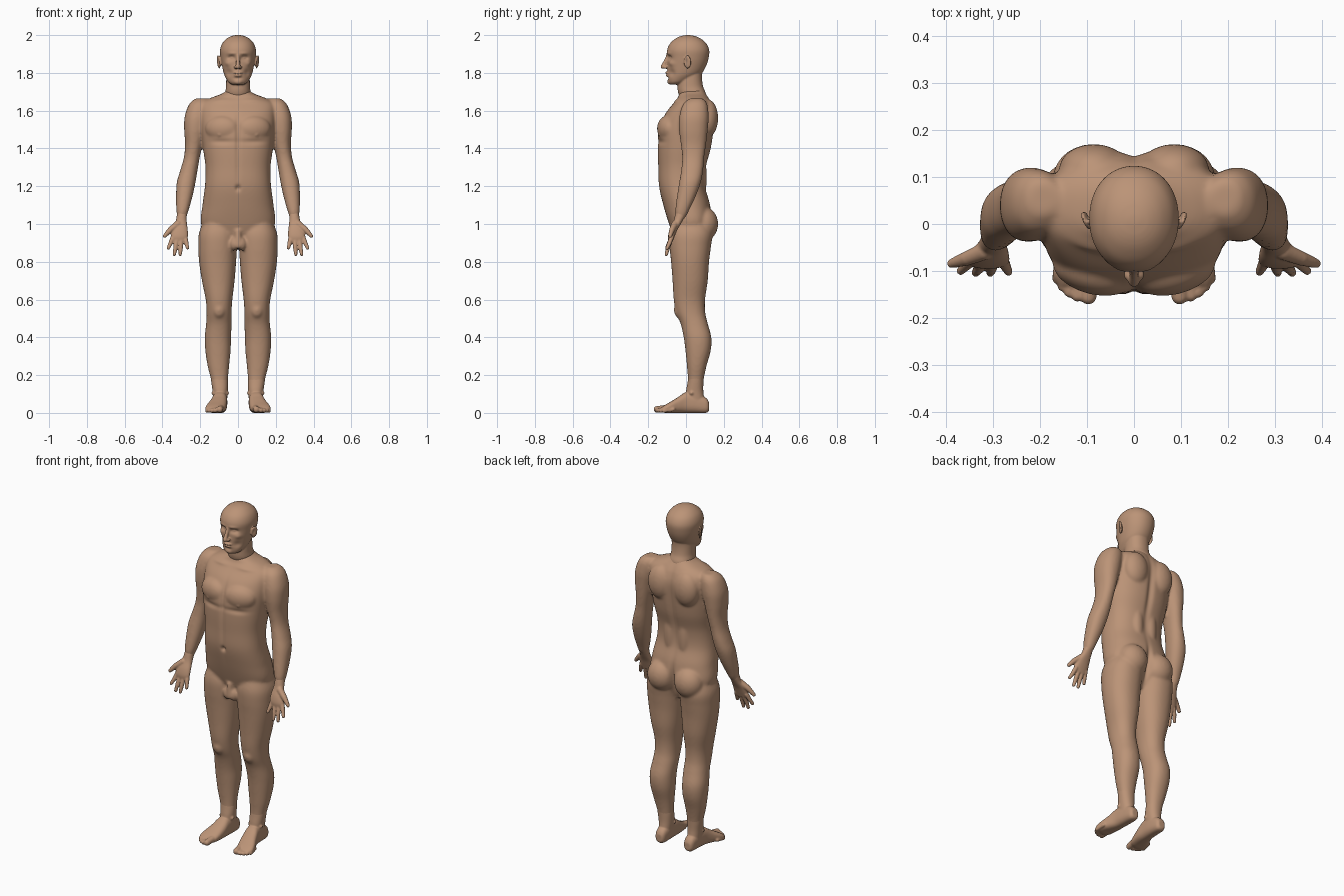
import bpy, bmesh, math
from mathutils import Vector, Matrix

skin = bpy.data.materials.new("skin")
skin.diffuse_color = (0.50, 0.295, 0.185, 1)


def spline(a, b, c, d, t):
    return 0.5 * (2 * b + (c - a) * t + (2 * a - 5 * b + 4 * c - d) * t * t
                  + (3 * b - a - 3 * c + d) * t ** 3)


def loft(bm, rows, axis="z", power=2.2, sides=(1,), n=48, steps=6):
    """Closed tube through rows of (t, x0, x1, w0, w1), w being y or z."""
    smooth = []
    for i in range(len(rows) - 1):
        q = [rows[max(0, min(len(rows) - 1, i + k))] for k in (-1, 0, 1, 2)]
        smooth += [[spline(*v, s / steps) for v in zip(*q)] for s in range(steps)]
    smooth.append(rows[-1])
    for side in sides:
        rings = []
        for t, x0, x1, w0, w1 in smooth:
            ring = []
            for k in range(n):
                c, s = math.cos(2 * math.pi * k / n), math.sin(2 * math.pi * k / n)
                x = (x0 + x1) / 2 + (x1 - x0) / 2 * math.copysign(abs(c) ** (2 / power), c)
                w = (w0 + w1) / 2 + (w1 - w0) / 2 * math.copysign(abs(s) ** (2 / power), s)
                ring.append(bm.verts.new((x * side, w, t) if axis == "z" else (x * side, t, w)))
            rings.append(ring)
        for a, b in zip(rings, rings[1:]):
            for k in range(n):
                bm.faces.new((a[k], a[(k + 1) % n], b[(k + 1) % n], b[k]))
        bm.faces.new(rings[0])
        bm.faces.new(rings[-1])


def blob(bm, pos, size, sides=(1,), turn=0, tilt=0):
    for s in sides:
        m = (Matrix.Translation((pos[0] * s, pos[1], pos[2])) @ Matrix.Rotation(turn * s, 4, "Z")
             @ Matrix.Rotation(tilt * s, 4, "Y") @ Matrix.Diagonal((*size, 1)))
        bmesh.ops.create_icosphere(bm, subdivisions=4, radius=1, matrix=m)


def chain(bm, pts, sides=(1,)):
    """Round-jointed rod through points (x, y, z, radius)."""
    for s in sides:
        for x, y, z, r in pts:
            blob(bm, (x * s, y, z), (r, r, r))
        for p, q in zip(pts, pts[1:]):
            a, b = Vector((p[0] * s, p[1], p[2])), Vector((q[0] * s, q[1], q[2]))
            m = Matrix.Translation((a + b) / 2) @ (b - a).to_track_quat("Z", "Y").to_matrix().to_4x4()
            bmesh.ops.create_cone(bm, cap_ends=True, segments=24, radius1=p[3], radius2=q[3],
                                  depth=(b - a).length, matrix=m)


def finish(bm, name, voxel, passes, dents=()):
    """Fuse the forms into one skin, press soft dents and bulges, then smooth."""
    bmesh.ops.recalc_face_normals(bm, faces=bm.faces[:])
    me = bpy.data.meshes.new(name)
    bm.to_mesh(me)
    ob = bpy.data.objects.new(name, me)
    bpy.context.collection.objects.link(ob)
    mod = ob.modifiers.new("fuse", "REMESH")
    mod.mode, mod.voxel_size = "VOXEL", voxel
    bpy.context.view_layer.update()
    fused = bpy.data.meshes.new_from_object(ob.evaluated_get(bpy.context.evaluated_depsgraph_get()))
    ob.modifiers.clear()
    bm.clear()
    bm.from_mesh(fused)
    for _ in range(passes):
        bmesh.ops.smooth_vert(bm, verts=bm.verts[:], factor=0.5,
                              use_axis_x=True, use_axis_y=True, use_axis_z=True)
    for c, r, push in dents:
        for s in ((1, -1) if c[0] else (1,)):
            for v in bm.verts:
                e = sum(((p - q) / w) ** 2 for p, q, w in zip(v.co, (c[0] * s, c[1], c[2]), r))
                if e < 6:
                    v.co += Vector((push[0] * s, push[1], push[2])) * math.exp(-e)
    bm.to_mesh(fused)
    bm.free()
    ob.data = fused
    fused.name = name
    fused.materials.clear()
    fused.materials.append(skin)
    fused.shade_smooth()


BOTH = (1, -1)

# Body: torso, arms and legs
bm = bmesh.new()
torso = [(0.87, .05, -.03, .07), (0.92, .14, -.06, .10), (1.0, .195, -.09, .135), (1.1, .188, -.12, .128),
         (1.2, .175, -.143, .102), (1.3, .172, -.147, .106), (1.4, .185, -.15, .132), (1.5, .195, -.145, .147),
         (1.58, .20, -.112, .152), (1.635, .195, -.07, .138), (1.665, .15, -.045, .122),
         (1.69, .085, -.035, .105), (1.715, .05, -.02, .09)]
loft(bm, [(z, -w, w, a, b) for z, w, a, b in torso], power=2.4, n=64)
loft(bm, [(1.02, .03, .18, -.07, .12), (.95, .005, .207, -.088, .14), (.88, .006, .21, -.087, .132),
          (.8, .01, .206, -.079, .122), (.7, .018, .191, -.071, .115), (.6, .03, .171, -.065, .101),
          (.53, .034, .166, -.052, .102), (.47, .034, .169, -.028, .116), (.4, .037, .176, -.012, .134),
          (.33, .039, .173, -.003, .131), (.25, .047, .161, .005, .109), (.18, .053, .144, .01, .094),
          (.12, .057, .132, .008, .087), (.06, .065, .122, .02, .08)], sides=BOTH)
loft(bm, [(1.665, .16, .225, .02, .09), (1.635, .15, .258, -.015, .112), (1.57, .155, .282, -.035, .12),
          (1.5, .17, .285, -.037, .115), (1.42, .188, .28, -.027, .106), (1.35, .203, .287, -.02, .096),
          (1.28, .215, .307, -.026, .09), (1.22, .225, .324, -.036, .078), (1.15, .24, .328, -.047, .053),
          (1.08, .259, .327, -.056, .02), (1.04, .272, .322, -.056, 0), (1.0, .285, .315, -.06, -.035)],
     sides=BOTH)
blob(bm, (.085, -.10, 1.505), (.09, .05, .068), BOTH, turn=.25)      # chest
blob(bm, (.088, .095, 1.0), (.085, .075, .09), BOTH)                 # buttocks
blob(bm, (.085, .115, 1.56), (.075, .055, .10), BOTH)                # shoulder blades
blob(bm, (.045, .07, 1.25), (.04, .04, .16), BOTH)                   # lower back
blob(bm, (.10, -.032, .545), (.035, .032, .045), BOTH)               # kneecaps
blob(bm, (.02, -.066, .895), (.022, .026, .036), BOTH)               # groin
chain(bm, [(0, -.075, .96, .017), (0, -.083, .885, .015)])
finish(bm, "body", .007, 5, [
    ((0, .15, 1.42), (.018, .08, .22), (0, -.012, 0)),               # spine groove
    ((0, -.15, 1.48), (.012, .06, .10), (0, .010, 0)),               # breastbone groove
    ((0, -.14, 1.3), (.012, .06, .12), (0, .005, 0)),
    ((0, -.145, 1.19), (.012, .05, .014), (0, .014, 0)),             # navel
    ((0, .16, .98), (.014, .08, .09), (0, -.03, 0)),                 # cleft
    ((.09, -.15, 1.435), (.07, .05, .014), (0, .008, 0)),            # under the chest
    ((.085, -.05, 1.655), (.06, .05, .012), (0, -.008, 0)),          # collarbones
    ((.10, -.155, 1.47), (.008, .03, .008), (0, -.005, 0)),
])

# Hands, palms forward with thumbs outward
bm = bmesh.new()
loft(bm, [(1.085, .266, .32, -.045, .008), (1.045, .271, .324, -.058, -.003), (1.01, .271, .331, -.068, -.022),
          (.97, .266, .347, -.086, -.045), (.935, .265, .355, -.095, -.06), (.91, .273, .348, -.094, -.07)],
     sides=BOTH)
for base, mid, tip in [((.345, -.076, .93), (.357, -.088, .898), (.369, -.10, .872)),
                       ((.324, -.08, .92), (.331, -.095, .875), (.337, -.104, .839)),
                       ((.301, -.08, .92), (.303, -.095, .875), (.306, -.104, .839)),
                       ((.279, -.076, .93), (.273, -.09, .898), (.267, -.102, .873))]:
    chain(bm, [(*base, .0125), (*mid, .0115), (*tip, .009)], BOTH)
chain(bm, [(.318, -.058, 1.0, .019), (.355, -.073, .972, .0155), (.376, -.08, .95, .0125),
           (.388, -.084, .936, .010)], BOTH)
finish(bm, "hands", .004, 2)

# Feet, turned slightly outward
bm = bmesh.new()
loft(bm, [(.20, .056, .146, .014, .094), (.16, .053, .141, .008, .092), (.11, .054, .134, .0, .092),
          (.05, .06, .128, .0, .10)], sides=BOTH)
loft(bm, [(.122, .075, .112, .012, .055), (.105, .063, .124, 0, .08), (.05, .057, .131, 0, .105),
          (0, .057, .137, 0, .11), (-.04, .058, .150, 0, .085), (-.08, .064, .167, 0, .06),
          (-.11, .072, .173, 0, .043), (-.13, .085, .163, .004, .03)], axis="y", power=2.6, sides=BOTH)
blob(bm, (.094, .03, .105), (.047, .02, .02), BOTH)                  # ankle bones
for x, y, r in [(.097, -.154, .0175), (.121, -.153, .0125), (.138, -.145, .0115),
                (.152, -.133, .011), (.164, -.117, .0105)]:
    chain(bm, [(x - .006, y + .05, r + .008, r), (x, y, r + .001, r)], BOTH)
finish(bm, "feet", .004, 3)

# Head and neck
bm = bmesh.new()
loft(bm, [(1.65, -.05, .05, -.02, .10), (1.69, -.066, .066, -.04, .105), (1.73, -.063, .063, -.045, .09),
          (1.78, -.062, .062, -.04, .085), (1.83, -.06, .06, -.03, .09)])
skull = [(1.738, .03, -.085, -.03), (1.75, .05, -.093, .0), (1.775, .066, -.098, .05), (1.80, .076, -.099, .085),
         (1.84, .085, -.098, .108), (1.88, .092, -.098, .12), (1.92, .095, -.10, .123), (1.955, .084, -.085, .108),
         (1.98, .062, -.058, .08), (1.994, .037, -.03, .05), (2.0, .012, 0, .02)]
loft(bm, [(z, -w, w, a, b) for z, w, a, b in skull], power=2.1, n=64)
chain(bm, [(0, -.096, 1.89, .010), (0, -.109, 1.86, .010), (0, -.122, 1.833, .0125)])   # nose
blob(bm, (.012, -.108, 1.83), (.010, .013, .009), BOTH)
blob(bm, (0, -.10, 1.80), (.024, .010, .007))                        # lips
blob(bm, (0, -.098, 1.787), (.021, .010, .007))
blob(bm, (0, -.082, 1.754), (.026, .017, .016))                      # chin
blob(bm, (.102, .008, 1.858), (.007, .021, .036), BOTH, turn=-.35, tilt=.12)  # ears
finish(bm, "head", .004, 3, [
    ((.035, -.09, 1.88), (.019, .05, .012), (0, .016, 0)),           # eye sockets
    ((.034, -.085, 1.879), (.010, .04, .006), (0, -.007, 0)),        # eyelids
    ((.032, -.095, 1.903), (.025, .03, .008), (0, -.004, 0)),        # brows
    ((.055, -.075, 1.85), (.016, .03, .014), (.003, -.005, 0)),      # cheekbones
    ((.05, -.08, 1.80), (.02, .03, .02), (-.003, .007, 0)),          # cheek hollows
    ((0, -.108, 1.793), (.022, .03, .002), (0, .006, 0)),            # mouth line
    ((0, -.095, 1.772), (.022, .03, .007), (0, .005, 0)),
    ((.112, .0, 1.86), (.02, .009, .018), (-.006, 0, 0)),            # ear hollows
])
